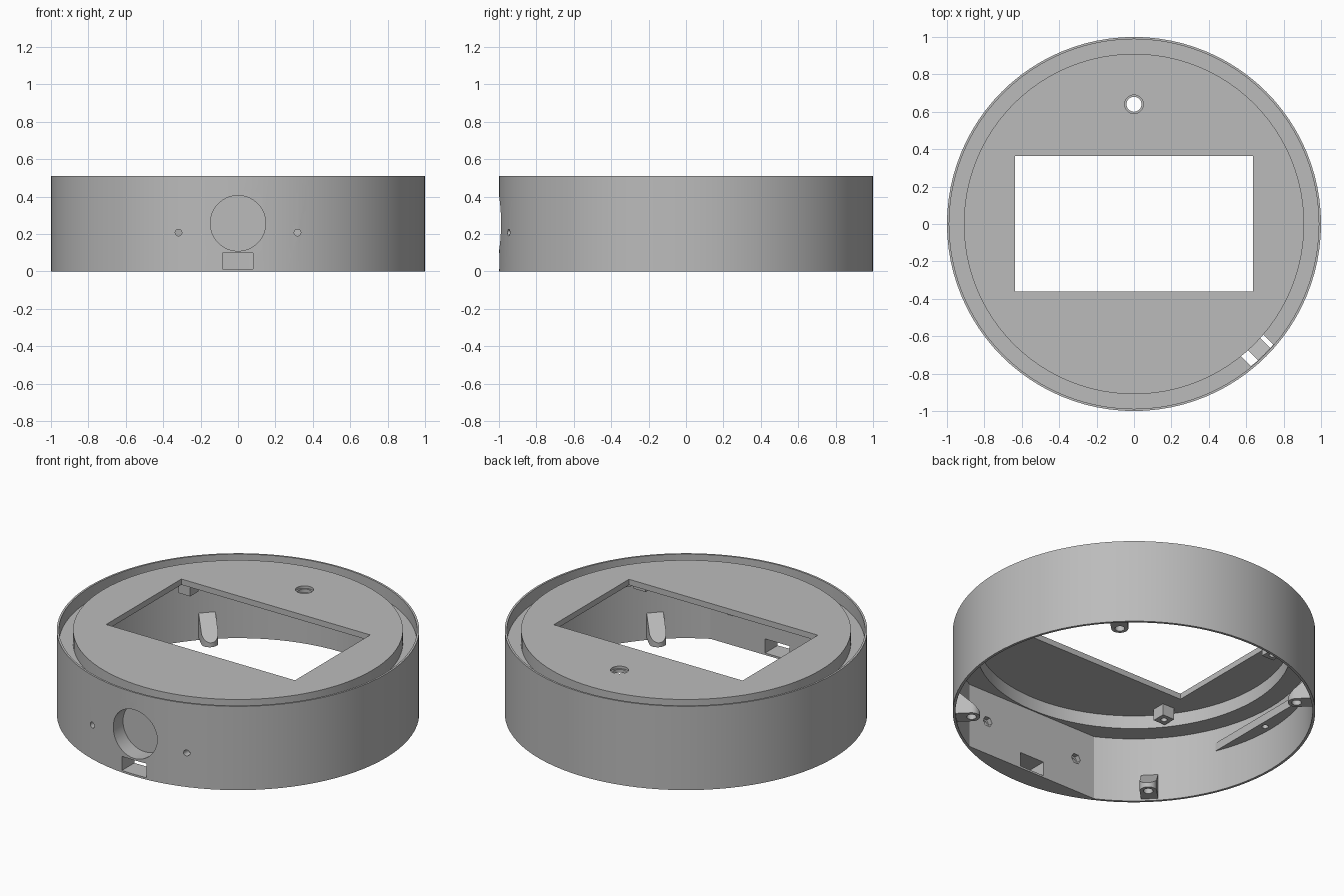
import bpy, bmesh, math
from mathutils import Matrix, Vector

if "Cube" in bpy.data.objects:
    bpy.data.objects.remove(bpy.data.objects["Cube"])

grey = bpy.data.materials.new("grey plastic")
grey.diffuse_color = (0.5, 0.5, 0.5, 1)
grey.use_nodes = True
grey.node_tree.nodes["Principled BSDF"].inputs["Base Color"].default_value = grey.diffuse_color


def finish(name, bm):
    bmesh.ops.recalc_face_normals(bm, faces=bm.faces)
    me = bpy.data.meshes.new(name)
    bm.to_mesh(me)
    bm.free()
    me.materials.append(grey)
    ob = bpy.data.objects.new(name, me)
    bpy.context.collection.objects.link(ob)
    return ob


def prism(name, pts, depth, matrix=Matrix()):
    """Extrude a closed outline along local z."""
    bm = bmesh.new()
    face = bm.faces.new([bm.verts.new((x, y, 0)) for x, y in pts])
    ext = bmesh.ops.extrude_face_region(bm, geom=[face])["geom"]
    bmesh.ops.translate(bm, vec=(0, 0, depth),
                        verts=[v for v in ext if isinstance(v, bmesh.types.BMVert)])
    bm.transform(matrix)
    return finish(name, bm)


def box(name, x0, x1, y0, y1, z0, z1, matrix=Matrix()):
    return prism(name, [(x0, y0), (x1, y0), (x1, y1), (x0, y1)], z1 - z0,
                 matrix @ Matrix.Translation((0, 0, z0)))


def circle(r, n=32, a0=0.0, a1=2 * math.pi, cx=0.0):
    return [(cx + r * math.cos(a0 + (a1 - a0) * i / n), r * math.sin(a0 + (a1 - a0) * i / n))
            for i in range(n)]


def rod(name, r, start, depth, along_y=False, n=32):
    m = Matrix.Translation(start)
    if along_y:
        m = m @ Matrix.Rotation(-math.pi / 2, 4, 'X')
    return prism(name, circle(r, n), depth, m)


def boolean(ob, tool, op='DIFFERENCE'):
    mod = ob.modifiers.new("bool", 'BOOLEAN')
    mod.object, mod.operation, mod.solver = tool, op, 'EXACT'
    bpy.context.view_layer.update()
    dg = bpy.context.evaluated_depsgraph_get()
    me = bpy.data.meshes.new_from_object(ob.evaluated_get(dg))
    ob.modifiers.clear()
    ob.data = me
    bpy.data.objects.remove(tool)


def spin_z(deg):
    return Matrix.Rotation(math.radians(deg), 4, 'Z')


def chord(half_angle, r=0.993, n=24):
    """Outline of a circle segment centred on +x."""
    a = math.radians(half_angle)
    return [(r * math.cos(-a + 2 * a * i / n), r * math.sin(-a + 2 * a * i / n))
            for i in range(n + 1)]


# Housing: thin wall, sunken groove and raised top plate, turned from one profile
profile = [(0, .51), (.91, .51), (.91, .43), (.988, .43), (.988, .51), (1, .51),
           (1, 0), (.985, 0), (.985, .395), (.87, .395), (.87, .475), (0, .475)]
bm = bmesh.new()
vs = [bm.verts.new((r, 0, z)) for r, z in profile]
es = [bm.edges.new(p) for p in zip(vs, vs[1:])]
bmesh.ops.spin(bm, geom=vs + es, cent=(0, 0, 0), axis=(0, 0, 1),
               angle=2 * math.pi, steps=96, use_duplicate=False)
bmesh.ops.remove_doubles(bm, verts=bm.verts, dist=1e-4)
housing = finish("housing", bm)

# Flat solid pad behind the front of the wall
boolean(housing, prism("front_pad", chord(28), .41, spin_z(-90)), 'UNION')

# Screen window and stepped button hole in the plate
boolean(housing, box("window", -.636, .636, -.36, .364, .44, .6))
boolean(housing, rod("button_hole", .04, (0, .64, .44), .2))
boolean(housing, rod("button_step", .05, (0, .64, .495), .1))
# Slot in the groove floor
boolean(housing, box("slot", .9, .987, -.096, .07, .38, .47, spin_z(-45)))
# Blind round pocket, connector slot and screw holes in the front
boolean(housing, rod("pocket", .148, (0, -1.1, .257), .205, True, 64))
boolean(housing, box("connector_slot", -.084, .081, -1.1, -.8, .012, .098))
for s in (-1, 1):
    boolean(housing, rod("screw_hole", .018, (s * .318, -1.1, .207), .3, True, 16))
    boolean(housing, rod("nut_pocket", .032, (s * .318, -.905, .207), .1, True, 6))

parts = [housing]

# Segment shelves on the left and right walls
for side, deg in (("right", 0), ("left", 180)):
    shelf = prism(side + "_shelf", chord(24), .05,
                  spin_z(deg) @ Matrix.Translation((0, 0, .255)))
    c = .945 if deg == 0 else -.945
    boolean(shelf, rod("shelf_hole", .018, (c, 0, .2), .2, n=16))
    parts.append(shelf)

# Four screw posts at the bottom: round inner end, sloped top
for i, deg in enumerate((45, 135, 225, 315)):
    outline = [(.986, -.047), (.986, .047)] + circle(.047, 16, math.pi / 2, 1.5 * math.pi, .9) \
        + [(.9, -.047)]
    bm = bmesh.new()
    low = [bm.verts.new((x, y, .012)) for x, y in outline]
    high = [bm.verts.new((x, y, .165 - (.986 - x) * .95)) for x, y in outline]
    bm.faces.new(low)
    bm.faces.new(high)
    for k in range(len(low)):
        j = (k + 1) % len(low)
        bm.faces.new((low[k], low[j], high[j], high[k]))
    bm.transform(spin_z(deg))
    post = finish(f"screw_post_{i + 1}", bm)
    p = spin_z(deg) @ Vector((.9, 0, -.05))
    boolean(post, rod("post_hole", .027, p, .095, n=16))
    parts.append(post)

# Screen mounting blocks under the plate
for x in (-.635, .635):
    for y in (-.5, .43):
        block = box("screen_block", x - .04, x + .04, y - .04, y + .04, .405, .476)
        boolean(block, rod("block_hole", .018, (x, y, .38), .07, n=16))
        parts.append(block)

for ob in parts:
    bpy.ops.object.select_all(action='DESELECT')
    ob.select_set(True)
    bpy.context.view_layer.objects.active = ob
    bpy.ops.object.shade_smooth_by_angle(angle=math.radians(25))
